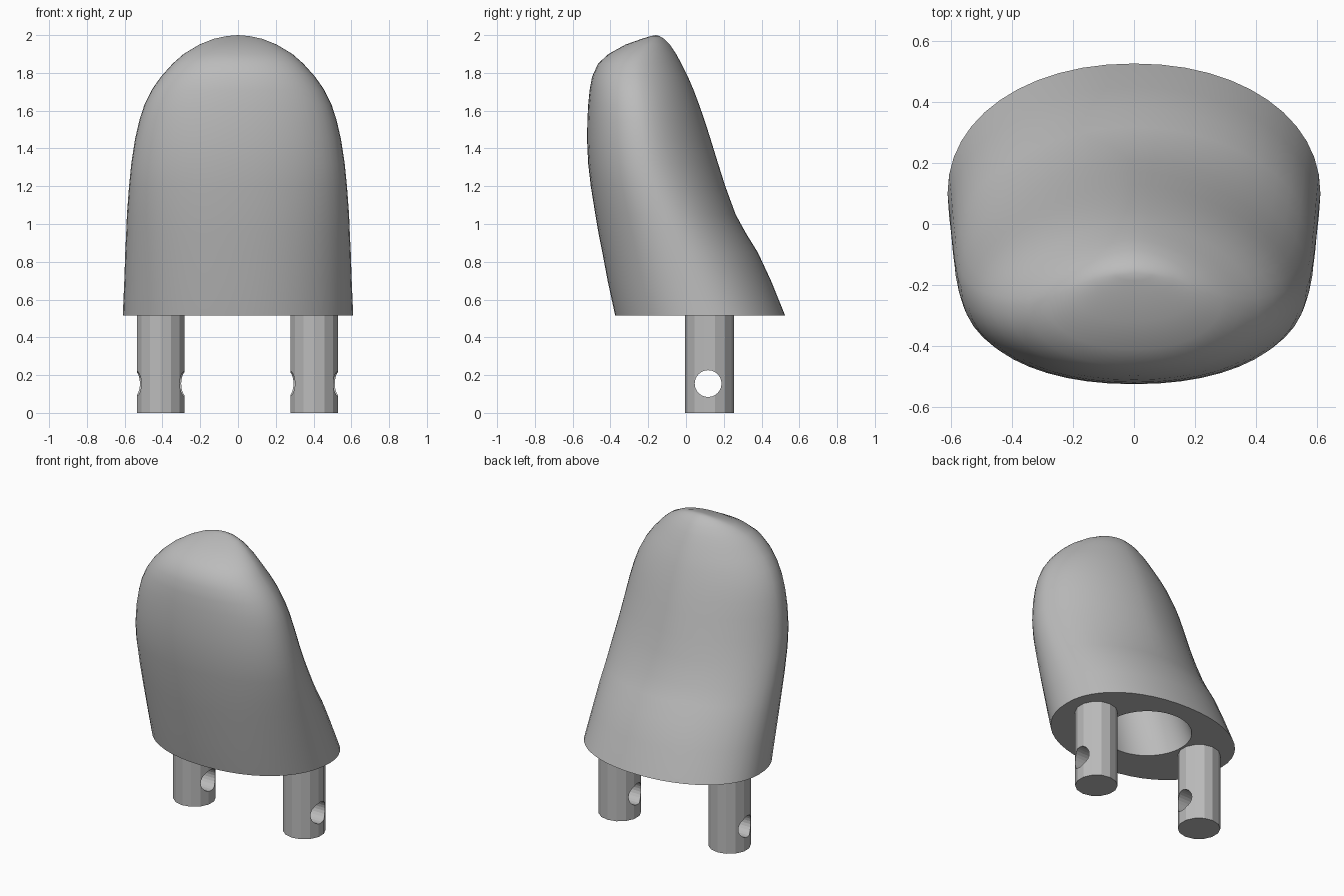
import bpy, bmesh, math
from mathutils import Matrix

cube = bpy.data.objects.get("Cube")
if cube:
    bpy.data.objects.remove(cube, do_unlink=True)

grey = bpy.data.materials.new("plain grey")
grey.use_nodes = True
colour = (0.5, 0.5, 0.5, 1)
grey.diffuse_color = colour
grey.node_tree.nodes["Principled BSDF"].inputs["Base Color"].default_value = colour

SEGMENTS = 48
BASE = 0.515


def make_object(name, bm):
    bmesh.ops.recalc_face_normals(bm, faces=bm.faces)
    mesh = bpy.data.meshes.new(name)
    bm.to_mesh(mesh)
    bm.free()
    mesh.materials.append(grey)
    obj = bpy.data.objects.new(name, mesh)
    bpy.context.collection.objects.link(obj)
    return obj


def activate(obj):
    bpy.ops.object.select_all(action='DESELECT')
    obj.select_set(True)
    bpy.context.view_layer.objects.active = obj


def power(value, exponent):
    return math.copysign(abs(value) ** exponent, value)


def section(bm, z, width, front, back):
    """Rounded section, widest nearer the front and leaner at the back higher up."""
    rise = z - BASE
    centre = max(0.1 - 0.4 * rise, front + 0.45 * (back - front))
    back_roundness = max(1.75, 2.1 - 0.4 * rise)
    ring = []
    for i in range(SEGMENTS):
        a = math.tau * i / SEGMENTS
        s, c = math.sin(a), math.cos(a)
        n, depth = (back_roundness, back - centre) if s > 0 else (2.15, centre - front)
        ring.append(bm.verts.new((width * power(c, 2 / n),
                                  centre + depth * power(s, 2 / n), z)))
    return ring


def circle(bm, z, radius, y):
    angles = [math.tau * i / SEGMENTS for i in range(SEGMENTS)]
    return [bm.verts.new((radius * math.cos(a), y + radius * math.sin(a), z)) for a in angles]


# Hollow body: cavity from its end down to the rim, then the outer skin upward
outer = [  # height, half width, front, back
    (BASE, 0.61, -0.375, 0.525),
    (0.7, 0.602, -0.415, 0.45),
    (0.85, 0.597, -0.443, 0.38),
    (0.95, 0.592, -0.463, 0.318),
    (1.05, 0.588, -0.48, 0.263),
    (1.2, 0.577, -0.504, 0.208),
    (1.32, 0.565, -0.518, 0.17),
    (1.45, 0.545, -0.524, 0.13),
    (1.55, 0.522, -0.522, 0.098),
    (1.63, 0.496, -0.518, 0.07),
    (1.71, 0.457, -0.51, 0.04),
    (1.78, 0.408, -0.497, 0.01),
    (1.85, 0.345, -0.465, -0.025),
    (1.9, 0.288, -0.41, -0.052),
    (1.95, 0.205, -0.32, -0.085),
    (1.98, 0.13, -0.235, -0.115),
    (1.995, 0.06, -0.185, -0.14),
]
cavity = [(1.15, 0.06, -0.07), (1.1, 0.17, -0.06), (1, 0.23, -0.02), (BASE, 0.27, 0.125)]

bm = bmesh.new()
rings = [circle(bm, *row) for row in cavity] + [section(bm, *row) for row in outer]
for low, high in zip(rings, rings[1:]):
    for i in range(SEGMENTS):
        j = (i + 1) % SEGMENTS
        bm.faces.new((low[i], low[j], high[j], high[i]))
bm.faces.new(rings[0])
tip = bm.verts.new((0, -0.16, 2))
for i in range(SEGMENTS):
    bm.faces.new((rings[-1][i], rings[-1][(i + 1) % SEGMENTS], tip))
body = make_object("body", bm)
activate(body)
bpy.ops.object.shade_smooth_by_angle(angle=math.radians(40))


# Two pegs, each drilled through from side to side
def cylinder(name, radius, depth, sides, matrix):
    bm = bmesh.new()
    bmesh.ops.create_cone(bm, cap_ends=True, segments=sides, radius1=radius,
                          radius2=radius, depth=depth, matrix=matrix)
    return make_object(name, bm)


drill = cylinder("drill", 0.071, 3, 24,
                 Matrix.Translation((0, 0.117, 0.155)) @ Matrix.Rotation(math.pi / 2, 4, 'Y'))
drill.hide_render = True
for name, x in (("left_peg", 0.403), ("right_peg", -0.41)):
    height = BASE + 0.01
    peg = cylinder(name, 0.129, height, 14, Matrix.Translation((x, 0.125, height / 2)))
    cut = peg.modifiers.new("cross_hole", 'BOOLEAN')
    cut.operation, cut.solver, cut.object = 'DIFFERENCE', 'EXACT', drill
    activate(peg)
    bpy.ops.object.modifier_apply(modifier=cut.name)
bpy.data.objects.remove(drill, do_unlink=True)
